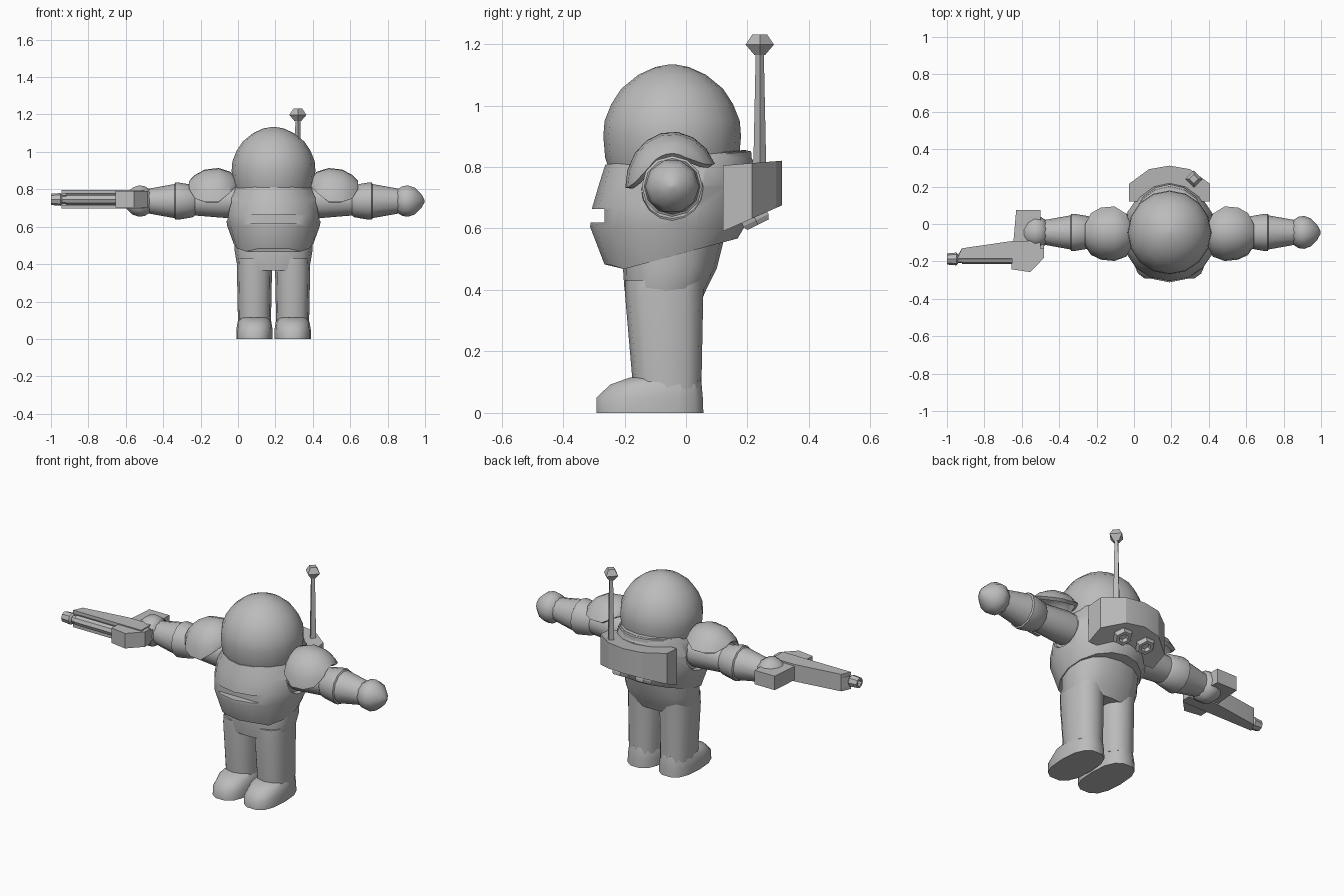
import bpy, bmesh
from math import sin, cos, pi, radians, copysign
from mathutils import Vector, Matrix

if "Cube" in bpy.data.objects:
    bpy.data.objects.remove(bpy.data.objects["Cube"])

CX, CY = 0.19, -0.045          # body axis
ARM_Z = 0.737

grey = bpy.data.materials.new("plain grey")
grey.diffuse_color = (0.5, 0.5, 0.5, 1)
grey.use_nodes = True
grey.node_tree.nodes["Principled BSDF"].inputs["Base Color"].default_value = grey.diffuse_color


def finish(name, bm, angle=35):
    bmesh.ops.recalc_face_normals(bm, faces=bm.faces)
    me = bpy.data.meshes.new(name)
    bm.to_mesh(me)
    bm.free()
    ob = bpy.data.objects.new(name, me)
    bpy.context.collection.objects.link(ob)
    me.materials.append(grey)
    shade(ob, angle)
    return ob


def shade(ob, angle=35):
    ob.data.shade_smooth()
    ob.data.set_sharp_from_angle(angle=radians(angle))


def apply_mods(ob):
    bpy.context.view_layer.objects.active = ob
    for m in list(ob.modifiers):
        bpy.ops.object.modifier_apply(modifier=m.name)


def skin(name, rings, angle=35):
    """Join closed rings of points and cap both ends."""
    bm = bmesh.new()
    rows = [[bm.verts.new(p) for p in r] for r in rings]
    n = len(rows[0])
    for a, b in zip(rows, rows[1:]):
        for i in range(n):
            j = (i + 1) % n
            bm.faces.new((a[i], a[j], b[j], b[i]))
    bm.faces.new(rows[0])
    bm.faces.new(rows[-1])
    return finish(name, bm, angle)


def oval(cx, rx, y0, y1, zf, n=16, e=2.0):
    """Horizontal superellipse; zf is a height or a rule z(y)."""
    pts = []
    for i in range(n):
        a = 2 * pi * i / n
        c, s = cos(a), sin(a)
        y = (y0 + y1) / 2 + (y1 - y0) / 2 * copysign(abs(s) ** (2 / e), s)
        x = cx + rx * copysign(abs(c) ** (2 / e), c)
        pts.append((x, y, zf(y) if callable(zf) else zf))
    return pts


def turned(name, origin, axis, profile, n=12, spin=0.0, angle=35):
    """Revolve (distance, radius) pairs about an axis."""
    q = Vector(axis).to_track_quat('Z', 'Y')
    o = Vector(origin)
    rings = [[o + q @ Vector((r * cos(2 * pi * i / n + spin), r * sin(2 * pi * i / n + spin), d))
              for i in range(n)] for d, r in profile]
    return skin(name, rings, angle)


def prism(name, pts, z0, z1):
    """Plan outline between two heights; heights may be rules z(y)."""
    f = lambda z, y: z(y) if callable(z) else z
    return skin(name, [[(x, y, f(z, y)) for x, y in pts] for z in (z0, z1)], 20)


def box(name, lo, hi):
    return prism(name, [(lo[0], lo[1]), (hi[0], lo[1]), (hi[0], hi[1]), (lo[0], hi[1])], lo[2], hi[2])


# Helmet
turned("helmet", (CX, CY, 0), (0, 0, 1),
       [(0.79, 0.205), (0.83, 0.218), (0.90, 0.224), (0.95, 0.220), (1.005, 0.198),
        (1.055, 0.165), (1.10, 0.110), (1.125, 0.055), (1.134, 0.008)], 16, 0, 50)

# Torso with slanted hem
def hem(y):
    return max(0.51 + 0.27 * (y - CY), 0.483 if y < -0.225 else 0)

torso = skin("torso", [
    oval(CX, 0.213, -0.265, 0.168, hem),
    oval(CX, 0.248, -0.312, 0.190, 0.605),
    oval(CX, 0.256, -0.306, 0.200, 0.665),
    oval(CX, 0.250, -0.284, 0.206, 0.74),
    oval(CX, 0.218, -0.268, 0.218, lambda y: 0.805 + 0.06 * (y - CY)),
    oval(CX, 0.205, -0.262, 0.200, lambda y: 0.83 + 0.10 * (y - CY))])

# Chest slot and arm sockets are cut out
cutters = [box("slot_cutter", (0.05, -0.40, 0.62), (0.33, -0.265, 0.663))]
for s in (-1, 1):
    cutters.append(turned("socket_cutter", (CX + s * 0.225, CY, ARM_Z - 0.005), (s, 0, 0),
                          [(0, 0.10), (0.1, 0.125)], 16))
for c in cutters:
    c.hide_render = True
    m = torso.modifiers.new("cut", 'BOOLEAN')
    m.object, m.operation, m.solver = c, 'DIFFERENCE', 'EXACT'
apply_mods(torso)
for c in cutters:
    bpy.data.objects.remove(c)
shade(torso)

# Collar behind the helmet
skin("collar", [oval(CX, 0.20, -0.25, 0.215, lambda y: 0.80 + 0.05 * (y - CY)),
                oval(CX, 0.20, -0.25, 0.212, lambda y: 0.825 + 0.10 * (y - CY)),
                oval(CX, 0.19, -0.24, 0.19, lambda y: 0.832 + 0.10 * (y - CY))])

# Hips
skin("hips", [oval(CX, 0.185, -0.195, 0.050, 0.365, 16, 2.6),
              oval(CX, 0.198, -0.201, 0.070, 0.41, 16, 2.6),
              oval(CX, 0.208, -0.205, 0.100, 0.47, 16, 2.4),
              oval(CX, 0.208, -0.205, 0.125, 0.57, 16, 2.2)], 50)

for s, side in ((-1, "left"), (1, "right")):
    # Legs and boots
    lx = CX + s * 0.102
    skin(side + "_leg", [oval(lx, 0.088, -0.172, 0.050, 0.08, 12, 2.5),
                         oval(lx, 0.094, -0.198, 0.056, 0.38, 12, 2.5),
                         oval(lx, 0.090, -0.198, 0.060, 0.43, 12, 2.5)], 50)
    skin(side + "_boot", [oval(lx, 0.097, -0.295, 0.060, 0, 14, 2.6),
                          oval(lx, 0.097, -0.294, 0.058, 0.05, 14, 2.6),
                          oval(lx, 0.090, -0.250, 0.054, 0.092, 14, 2.5),
                          oval(lx, 0.075, -0.185, 0.050, 0.115, 14, 2.4)], 50)
    # Arm with flared cuff, then the round hand
    turned(side + "_arm", (CX, CY, ARM_Z), (s, 0, 0),
           [(0.15, 0.085), (0.26, 0.09), (0.42, 0.077), (0.43, 0.086), (0.505, 0.099),
            (0.525, 0.099), (0.53, 0.091), (0.67, 0.066)], 12)
    turned(side + "_hand", (CX, CY, ARM_Z), (s, 0, 0),
           [(0.655, 0.062), (0.69, 0.084), (0.72, 0.088), (0.755, 0.075), (0.79, 0.040), (0.808, 0.006)],
           10, 0, 60)
    # Shoulder pad: arches along the arm
    bm = bmesh.new()
    rows = []
    for d, r, half in ((0.20, 0.10, 20), (0.235, 0.148, 60), (0.295, 0.168, 79),
                       (0.365, 0.160, 79), (0.415, 0.132, 72), (0.445, 0.100, 38)):
        row = []
        for k in range(9):
            a = radians(-13 + half * (k / 4 - 1))
            row.append(bm.verts.new((CX + s * d, CY + 0.85 * r * sin(a), ARM_Z + r * cos(a))))
        rows.append(row)
    for a, b in zip(rows, rows[1:]):
        for i in range(8):
            bm.faces.new((a[i], a[i + 1], b[i + 1], b[i]))
    pad = finish(side + "_shoulder_pad", bm, 40)
    m = pad.modifiers.new("thick", 'SOLIDIFY')
    m.thickness, m.offset = 0.02, 0
    apply_mods(pad)
    shade(pad, 40)
    # Pack nozzle, a hexagonal ring with a recessed mouth
    turned(side + "_nozzle", (CX + s * 0.075, 0.222, 0.637), (0, 0.45, -0.9),
           [(-0.02, 0.05), (0.012, 0.053), (0.028, 0.045), (0.028, 0.027), (0.008, 0.022)], 6, 0, 20)

# Backpack with slanted underside
half = [(0.216, 0.12), (0.216, 0.215), (0.11, 0.293)]
plan = [(CX + x, y) for x, y in half] + [(CX, 0.312)] + [(CX - x, y) for x, y in reversed(half)]
prism("backpack", plan, lambda y: 0.595 + 0.44 * (y - 0.13), lambda y: 0.805 + 0.08 * (y - 0.12))

# Antenna and its knob
turned("antenna", (0.32, 0.24, 0), (0, 0, 1), [(0.80, 0.021), (1.18, 0.013)], 4, 0, 20)
turned("antenna_knob", (0.32, 0.24, 0), (0, 0, 1),
       [(1.165, 0.018), (1.198, 0.046), (1.231, 0.024)], 4, 0, 20)

# Blaster: grip, frame with rails, housing, barrel, muzzle
GZ, GY = 0.746, -0.187
prism("blaster_grip", [(-0.645, -0.10), (-0.63, 0.075), (-0.50, 0.075), (-0.495, -0.10)], 0.705, 0.787)
prism("blaster_frame", [(-0.945, -0.172), (-0.92, -0.13), (-0.645, -0.09), (-0.48, -0.09), (-0.48, -0.172)],
      0.715, 0.777)
for z in (0.697, 0.777):
    prism("blaster_rail", [(-0.945, -0.185), (-0.92, -0.13), (-0.645, -0.09), (-0.50, -0.09), (-0.50, -0.185)],
          z, z + 0.020)
prism("blaster_housing", [(-0.65, -0.13), (-0.655, -0.242), (-0.555, -0.257), (-0.48, -0.18), (-0.48, -0.13)],
      0.703, 0.791)
turned("blaster_barrel", (-0.62, GY, GZ), (-1, 0, 0), [(0, 0.028), (0.30, 0.028), (0.30, 0.022), (0.35, 0.022)], 8)
turned("blaster_muzzle", (-0.94, GY, GZ), (-1, 0, 0),
       [(0, 0.024), (0.01, 0.034), (0.06, 0.030), (0.06, 0.018), (0.04, 0.016)], 8)
